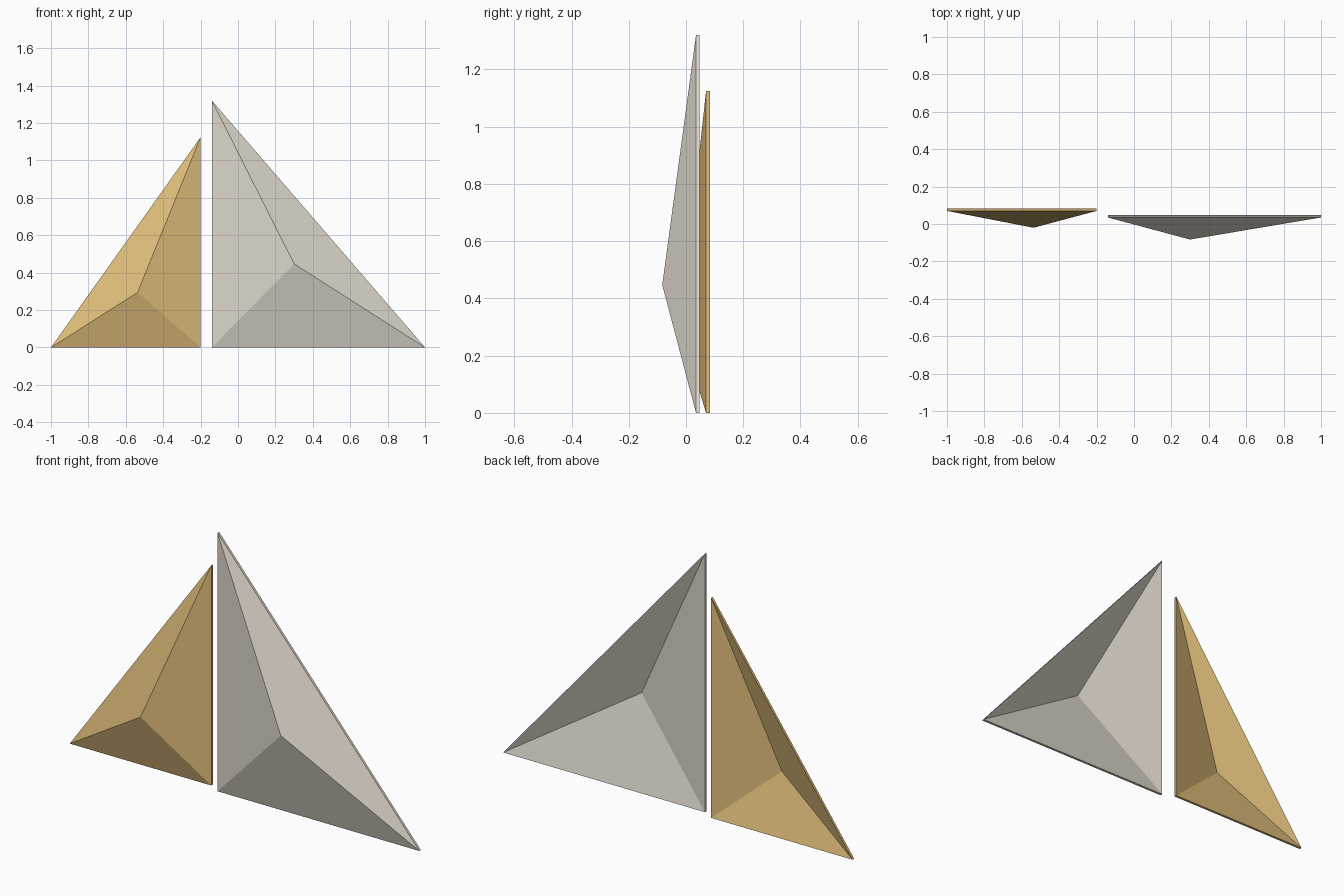
import bpy
import bmesh
from mathutils import Vector

if "Cube" in bpy.data.objects:
    bpy.data.objects.remove(bpy.data.objects["Cube"])


def material(name, color):
    mat = bpy.data.materials.new(name)
    mat.diffuse_color = (*color, 1)
    mat.use_nodes = True
    mat.node_tree.nodes["Principled BSDF"].inputs["Base Color"].default_value = mat.diffuse_color
    return mat


def faceted_sail(name, corners, rim_y, apex, thickness, mat):
    """Hollow three-sided pyramid shell: triangular rim in XZ, point towards the front."""
    bm = bmesh.new()
    rim = [bm.verts.new((x, rim_y, z)) for x, z in corners]
    tip = bm.verts.new(apex)
    for i in range(3):
        bm.faces.new((rim[i], rim[(i + 1) % 3], tip))
    # Give the shell its depth straight back, keeping the front facets
    front = bm.faces[:]
    ext = bmesh.ops.extrude_face_region(bm, geom=front, use_keep_orig=True)
    moved = [g for g in ext["geom"] if isinstance(g, bmesh.types.BMVert)]
    bmesh.ops.translate(bm, verts=moved, vec=Vector((0, thickness, 0)))
    bmesh.ops.recalc_face_normals(bm, faces=bm.faces[:])
    mesh = bpy.data.meshes.new(name)
    bm.to_mesh(mesh)
    bm.free()
    mesh.materials.append(mat)
    obj = bpy.data.objects.new(name, mesh)
    bpy.context.collection.objects.link(obj)
    return obj


gold = material("gold", (0.74, 0.51, 0.195))
ivory = material("ivory", (0.72, 0.67, 0.59))

# Small sail on the left, set slightly further back
faceted_sail("small_sail", [(-1, 0), (-0.2, 0), (-0.2, 1.124)],
             0.07, (-0.537, -0.02, 0.294), 0.013, gold)

# Large sail on the right
faceted_sail("large_sail", [(-0.14, 0), (1, 0), (-0.14, 1.32)],
             0.035, (0.30, -0.083, 0.447), 0.013, ivory)
